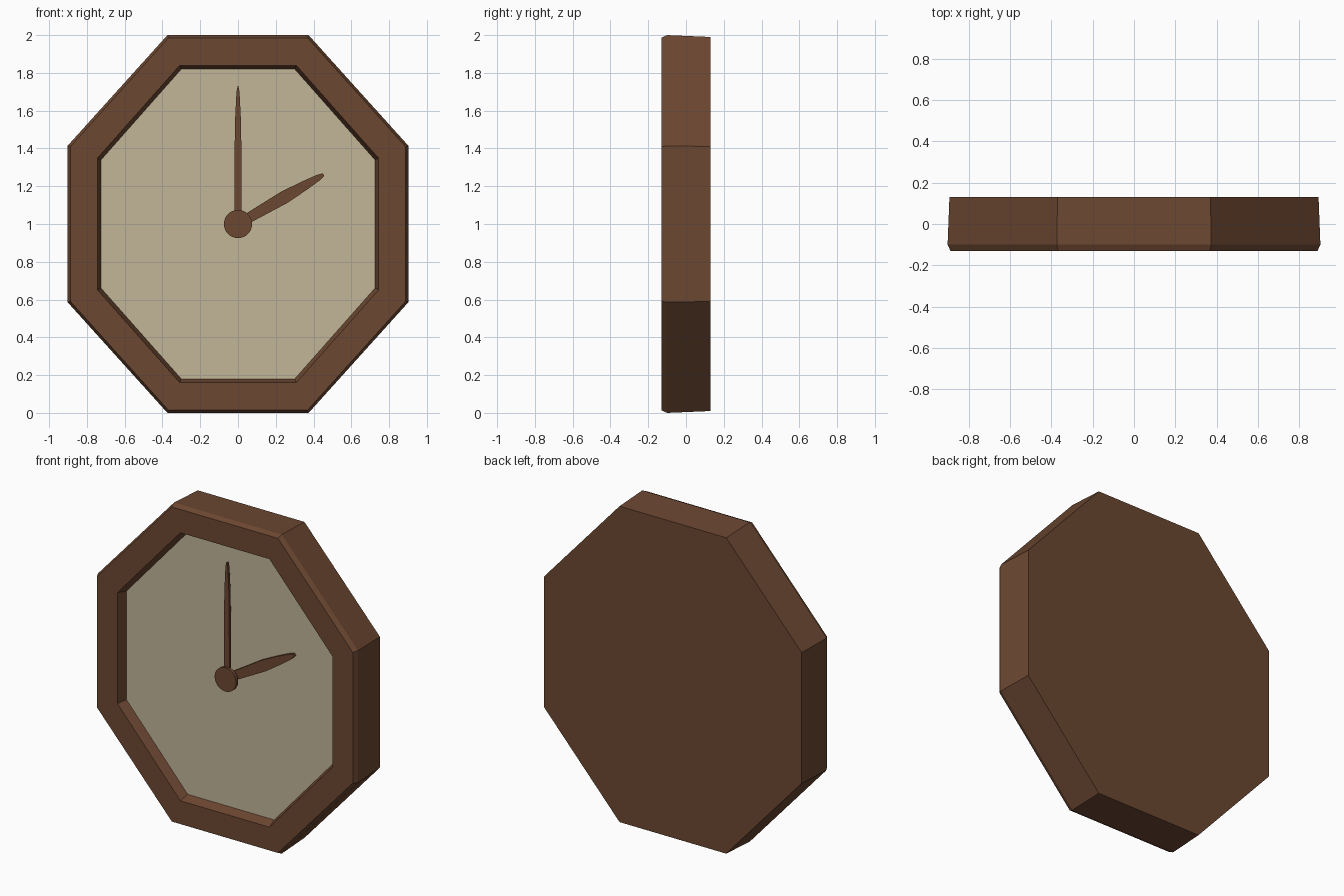
import bpy, bmesh, math

if "Cube" in bpy.data.objects:
    bpy.data.objects.remove(bpy.data.objects["Cube"])

def material(name, col):
    m = bpy.data.materials.new(name)
    m.diffuse_color = (*col, 1)
    m.use_nodes = True
    m.node_tree.nodes["Principled BSDF"].inputs["Base Color"].default_value = m.diffuse_color
    return m

BROWN = material("brown wood", (0.150, 0.064, 0.031))
CREAM = material("cream dial", (0.540, 0.465, 0.315))
CZ = 1.0
T = math.tan(math.pi / 8)

def octagon(hx, hz):
    pts = [(hx, T * hz), (T * hx, hz), (-T * hx, hz), (-hx, T * hz)]
    return pts + [(-x, -z) for x, z in pts]

def loft(name, rings, mat, cap_start=True, cap_end=True):
    """Skin a series of (outline, y) rings; outlines are (x, z) about the centre."""
    bm = bmesh.new()
    loops = [[bm.verts.new((x, y, CZ + z)) for x, z in o] for o, y in rings]
    n = len(loops[0])
    for a, b in zip(loops, loops[1:]):
        for i in range(n):
            j = (i + 1) % n
            bm.faces.new((a[i], a[j], b[j], b[i]))
    if cap_start:
        bm.faces.new(loops[0])
    if cap_end:
        bm.faces.new(loops[-1])
    bmesh.ops.recalc_face_normals(bm, faces=bm.faces)
    me = bpy.data.meshes.new(name)
    bm.to_mesh(me)
    bm.free()
    me.materials.append(mat)
    ob = bpy.data.objects.new(name, me)
    bpy.context.collection.objects.link(ob)
    return ob

# Frame: slightly tapered body, front bevel, flat rim, sloped recess
frame = [(0.893, 0.99, 0.13), (0.902, 1.0, -0.10), (0.888, 0.986, -0.13),
         (0.745, 0.84, -0.13), (0.725, 0.82, -0.07), (0.725, 0.82, -0.06)]
loft("frame", [(octagon(hx, hz), y) for hx, hz, y in frame], BROWN)

# Dial plate covering the floor of the recess
loft("dial", [(octagon(0.7255, 0.8205), y) for y in (-0.070, -0.062)], CREAM)

# Hands: half outline (distance along, half width), mirrored and turned
def hand(name, half, angle, y0, y1):
    outline = half + [(r, -w) for r, w in reversed(half)]
    c, s = math.cos(angle), math.sin(angle)
    pts = [(r * c - w * s, r * s + w * c) for r, w in outline]
    loft(name, [(pts, y1), (pts, y0)], BROWN)

hand("minute_hand", [(-0.06, 0.018), (0.10, 0.019), (0.40, 0.018), (0.56, 0.015),
                     (0.70, 0.008), (0.73, 0.002)], math.pi / 2, -0.113, -0.096)
hand("hour_hand", [(-0.071, 0.024), (0.07, 0.027), (0.28, 0.034), (0.40, 0.026),
                   (0.487, 0.017), (0.523, 0.008)], math.pi / 6, -0.096, -0.078)

# Central hub cap, with a thin spindle into the dial
def disc(r, n=24):
    return [(r * math.cos(2 * math.pi * i / n), r * math.sin(2 * math.pi * i / n)) for i in range(n)]

loft("hub", [(disc(0.075), -0.105), (disc(0.075), -0.125)], BROWN)
loft("spindle", [(disc(0.02), -0.066), (disc(0.02), -0.108)], BROWN)
